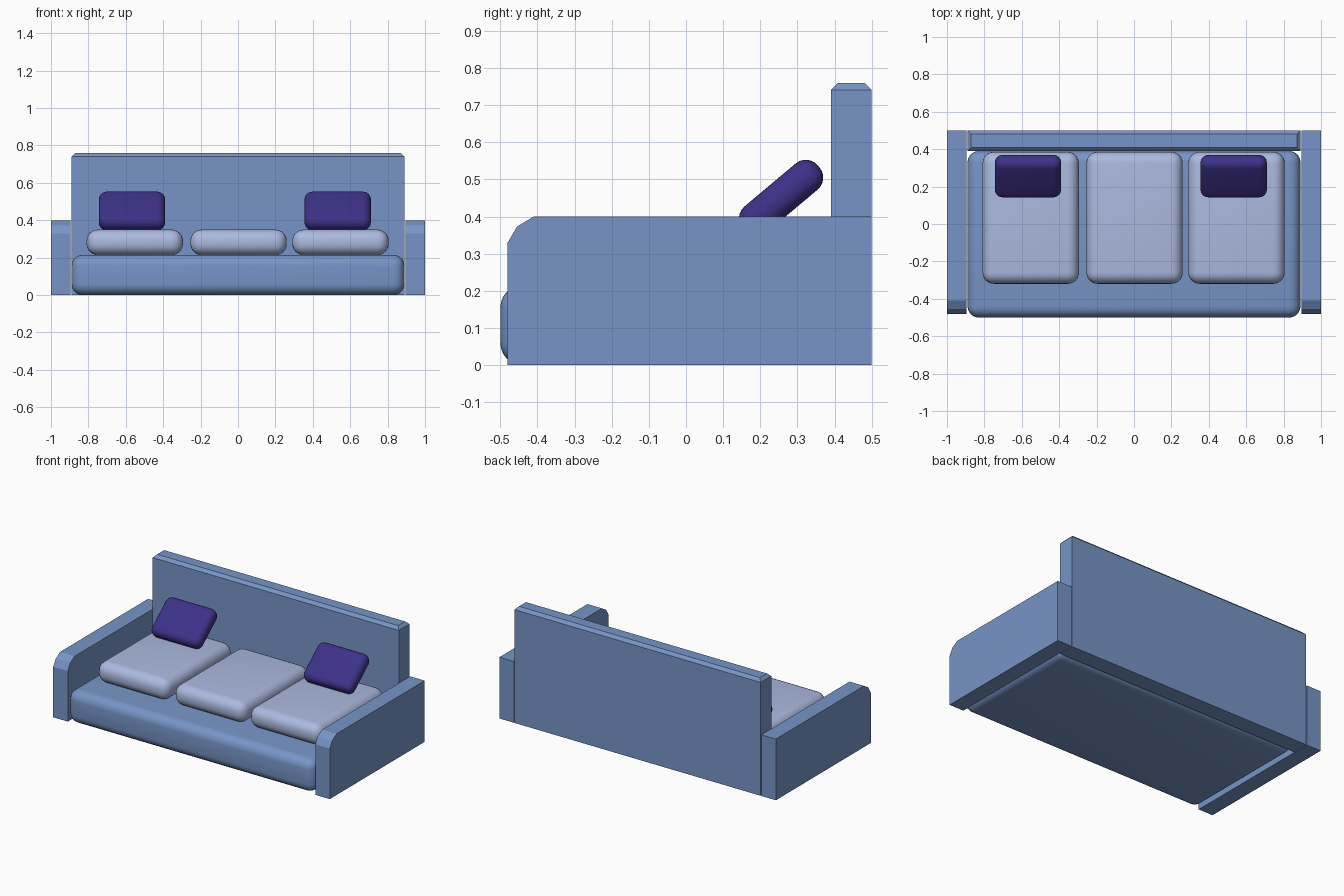
import bpy, bmesh
from math import radians
from mathutils import Matrix

old = bpy.data.objects.get("Cube")
if old:
    bpy.data.objects.remove(old)


def material(name, rgb):
    mat = bpy.data.materials.new(name)
    mat.use_nodes = True
    mat.diffuse_color = (*rgb, 1)
    mat.node_tree.nodes["Principled BSDF"].inputs["Base Color"].default_value = (*rgb, 1)
    return mat


blue = material("blue fabric", (0.185, 0.30, 0.57))
pale = material("pale blue fabric", (0.41, 0.49, 0.74))
violet = material("dark violet fabric", (0.048, 0.031, 0.25))


def finish(bm, name, mat, smooth=False):
    bmesh.ops.recalc_face_normals(bm, faces=bm.faces)
    mesh = bpy.data.meshes.new(name)
    bm.to_mesh(mesh)
    bm.free()
    mesh.materials.append(mat)
    obj = bpy.data.objects.new(name, mesh)
    bpy.context.collection.objects.link(obj)
    if smooth:
        bpy.ops.object.select_all(action="DESELECT")
        obj.select_set(True)
        bpy.context.view_layer.objects.active = obj
        bpy.ops.object.shade_smooth_by_angle(angle=radians(40))
    return obj


def rounded_box(name, mat, center, size, radius):
    bm = bmesh.new()
    bmesh.ops.create_cube(bm, size=1, matrix=Matrix.Diagonal((*size, 1)))
    bmesh.ops.bevel(bm, geom=bm.edges[:], offset=radius, segments=6,
                    profile=0.5, affect="EDGES")
    obj = finish(bm, name, mat, smooth=True)
    obj.location = center
    return obj


def extrude_profile(name, mat, profile, x0, x1):
    """Side outline of (y, z) points, extruded along x."""
    bm = bmesh.new()
    face = bm.faces.new([bm.verts.new((x0, y, z)) for y, z in profile])
    new = bmesh.ops.extrude_face_region(bm, geom=[face])["geom"]
    verts = [v for v in new if isinstance(v, bmesh.types.BMVert)]
    bmesh.ops.translate(bm, verts=verts, vec=(x1 - x0, 0, 0))
    return finish(bm, name, mat)


# Arms with a rounded-off front top corner
arm = [(-0.48, 0), (0.5, 0), (0.5, 0.4), (-0.41, 0.4), (-0.455, 0.373), (-0.48, 0.33)]
extrude_profile("left_arm", blue, arm, 0.895, 1.0)
extrude_profile("right_arm", blue, arm, -1.0, -0.895)

# Backrest with chamfered top edges
bm = bmesh.new()
bmesh.ops.create_cube(bm, size=1, matrix=Matrix.Translation((0, 0.445, 0.38))
                      @ Matrix.Diagonal((1.78, 0.11, 0.76, 1)))
top = [e for e in bm.edges if all(v.co.z > 0.7 for v in e.verts)]
bmesh.ops.bevel(bm, geom=top, offset=0.019, segments=1, affect="EDGES")
finish(bm, "backrest", blue)

# Seat base
rounded_box("seat_base", blue, (0, -0.055, 0.1075), (1.78, 0.89, 0.215), 0.06)

# Seat cushions
for name, x in (("right", -0.552), ("middle", 0.003), ("left", 0.548)):
    rounded_box(name + "_seat_cushion", pale, (x, 0.033, 0.282), (0.515, 0.705, 0.136), 0.06)

# Throw pillows leaning back
for name, x in (("right", -0.567), ("left", 0.533)):
    pillow = rounded_box(name + "_throw_pillow", violet, (x, 0.256, 0.45), (0.355, 0.264, 0.092), 0.042)
    pillow.rotation_euler.x = radians(40)
